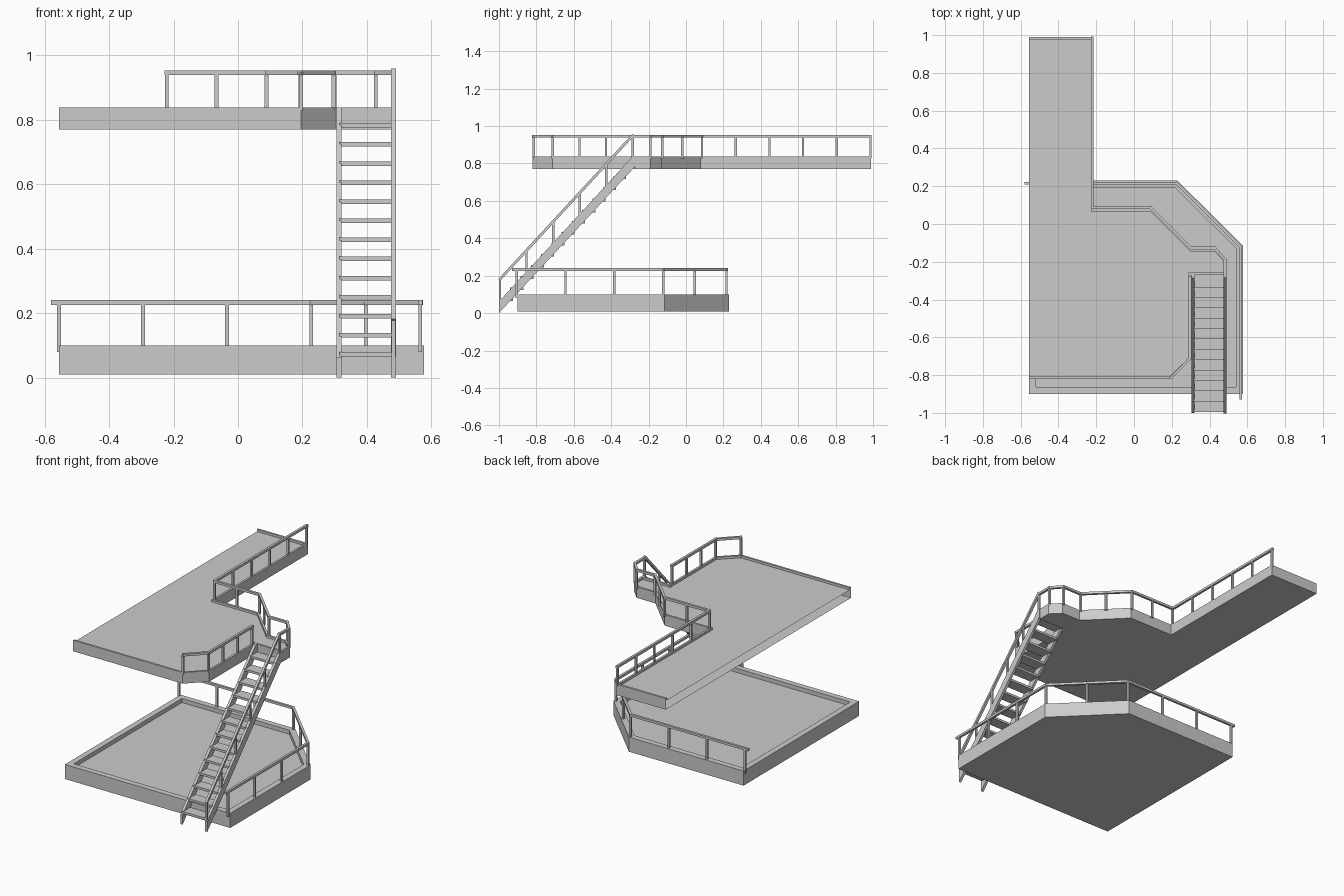
import bpy, bmesh
from mathutils import Vector, Matrix, Quaternion

if "Cube" in bpy.data.objects:
    bpy.data.objects.remove(bpy.data.objects["Cube"])


def finish(name, bm):
    me = bpy.data.meshes.new(name)
    bm.to_mesh(me)
    bm.free()
    ob = bpy.data.objects.new(name, me)
    bpy.context.collection.objects.link(ob)
    return ob


def box(bm, centre, size, rot=Quaternion()):
    m = Matrix.Translation(centre) @ rot.to_matrix().to_4x4() @ Matrix.Diagonal((*size, 1))
    bmesh.ops.create_cube(bm, size=1, matrix=m)


def beam(bm, a, b, w, extend=0.0):
    a, b = Vector(a), Vector(b)
    d = b - a
    upright = abs(d.x) + abs(d.y) < 1e-5
    rot = Quaternion() if upright else d.to_track_quat('Z', 'Y')
    box(bm, (a + b) / 2, (w, w, d.length + 2 * extend), rot)


def prism(bm, pts, move):
    f = bm.faces.new([bm.verts.new(p) for p in pts])
    ext = bmesh.ops.extrude_face_region(bm, geom=[f])["geom"]
    bmesh.ops.translate(bm, vec=move, verts=[v for v in ext if isinstance(v, bmesh.types.BMVert)])
    bmesh.ops.recalc_face_normals(bm, faces=bm.faces[:])


def deck(name, outline, z0, z1, rim, drop, open_x=None):
    """Slab with a raised rim; open_x leaves that side without a rim or wall."""
    bm = bmesh.new()
    prism(bm, [(x, y, z0) for x, y in outline], (0, 0, z1 - z0))
    top = max(bm.faces, key=lambda f: f.calc_center_median().z)
    bmesh.ops.inset_individual(bm, faces=[top], thickness=rim, depth=0, use_even_offset=True)
    if open_x is not None:
        for v in top.verts:
            if v.co.x < open_x + 2 * rim:
                v.co.x = open_x
    floor = bmesh.ops.extrude_discrete_faces(bm, faces=[top])["faces"][0]
    bmesh.ops.translate(bm, vec=(0, 0, -drop), verts=floor.verts[:])
    if open_x is not None:
        dead = [f for f in bm.faces if all(abs(v.co.x - open_x) < 1e-4 for v in f.verts)]
        bmesh.ops.delete(bm, geom=dead, context='FACES')
    finish(name, bm)


def railing(name, path, spans, height, base, w=0.012, start=0.007, end=0.007):
    """Handrail along path (x, y, floor z) with evenly spaced posts per span."""
    bm = bmesh.new()
    up = Vector((0, 0, height))
    pts = [Vector(p) for p in path]
    for i, n in enumerate(spans):
        a, b = pts[i], pts[i + 1]
        beam(bm, a + up, b + up, w * 1.2, 0.005)
        for k in range(n + (i == len(spans) - 1)):
            p = a.lerp(b, k / n)
            beam(bm, p - Vector((0, 0, base)), p + up, w)
    # rail overhang at both ends
    for p, q, e in ((pts[0], pts[1], start), (pts[-1], pts[-2], end)):
        beam(bm, p + up, p + up + (p - q).normalized() * e, w * 1.2)
    finish(name, bm)


# lower and upper decks
deck("lower_deck", [(-.555, -.9), (.577, -.9), (.577, -.115), (.23, .23), (-.555, .23)],
     0.01, 0.10, 0.036, 0.025)
deck("upper_deck", [(-.555, -.82), (.195, -.82), (.302, -.715), (.302, -.27), (.488, -.27),
                    (.488, -.19), (.43, -.132), (.302, -.132), (.09, .08), (-.215, .08),
                    (-.215, .99), (-.555, .99)],
     0.77, 0.838, 0.013, 0.014, open_x=-.555)

# deck railings
railing("lower_railing", [(-.555, .216, .10), (.227, .216, .10), (.565, -.122, .10), (.565, -.905, .10)],
        [3, 2, 3], 0.133, 0.02, start=0.025, end=0.025)
railing("upper_long_railing",
        [(-.221, .986, .838), (-.221, .086, .838), (.088, .086, .838), (.30, -.127, .838),
         (.427, -.127, .838), (.482, -.19, .838), (.482, -.285, .838)],
        [5, 2, 2, 1, 1, 1], 0.108, 0.01)
railing("upper_short_railing", [(.195, -.814, .838), (.296, -.712, .838), (.296, -.285, .838)],
        [1, 3], 0.108, 0.01)

# stair stringers
for side, x in (("left", .305), ("right", .474)):
    bm = bmesh.new()
    prism(bm, [(x, -1, 0), (x, -.27, .786), (x, -.27, .838), (x, -.285, .838), (x, -1, .062)],
          (0.016, 0, 0))
    finish(side + "_stringer", bm)

# stair treads
bm = bmesh.new()
for i in range(13):
    box(bm, (.3975, -.96 + .055 * i, .072 + .0592 * i), (.165, .07, .014))
finish("stair_treads", bm)

# sloping stair railing on the right
railing("stair_railing", [(.482, -.994, .07), (.482, -.285, .838)], [5], 0.112, 0.01, end=0.002)
